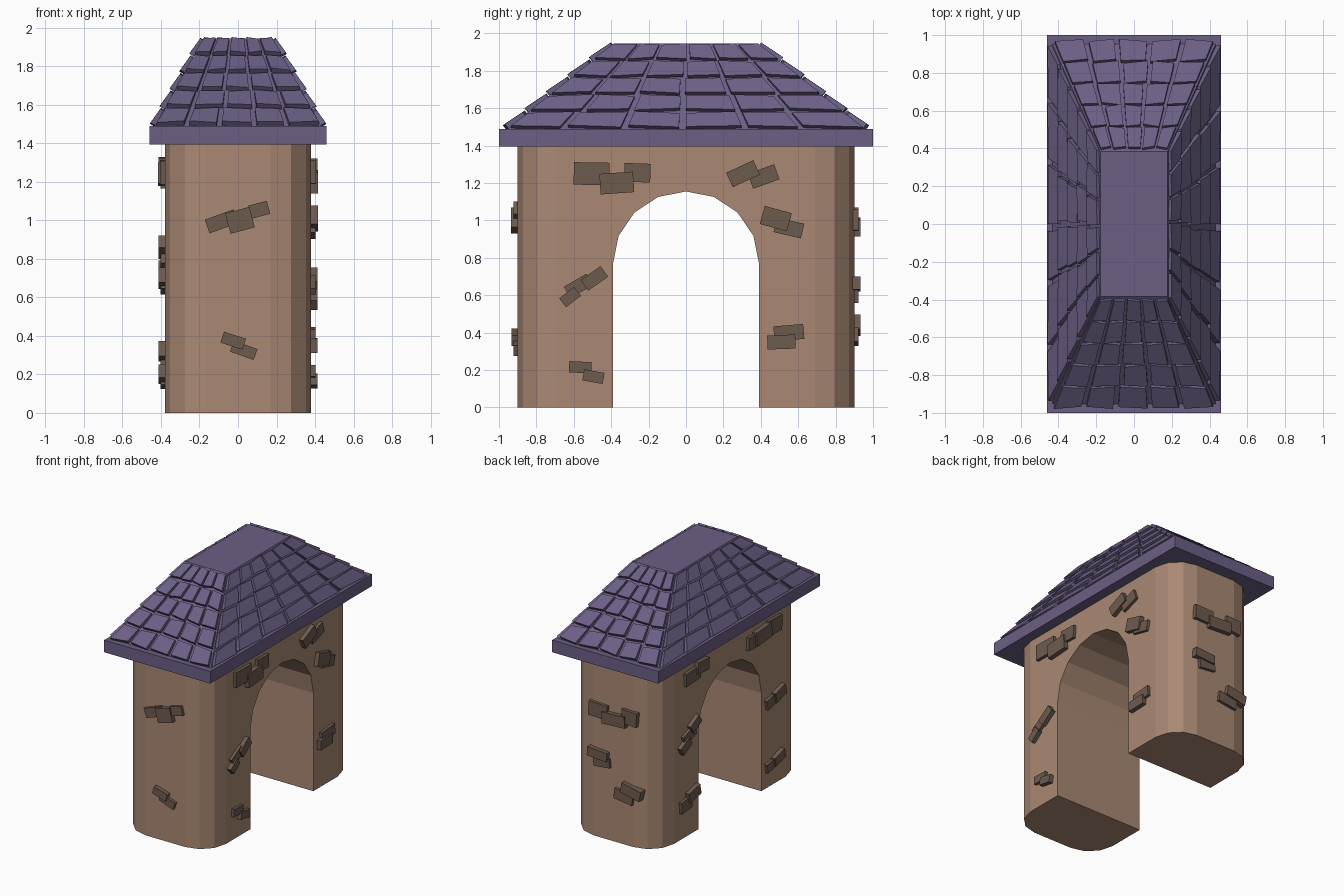
import bpy, bmesh, math, random
from mathutils import Vector

if "Cube" in bpy.data.objects:
    bpy.data.objects.remove(bpy.data.objects["Cube"])

random.seed(4)


def material(name, rgb):
    m = bpy.data.materials.new(name)
    m.diffuse_color = (*rgb, 1)
    m.use_nodes = True
    m.node_tree.nodes["Principled BSDF"].inputs["Base Color"].default_value = m.diffuse_color
    return m


PLASTER = material("tan plaster", (0.40, 0.25, 0.175))
BRICK = material("dark brown brick", (0.155, 0.105, 0.078))
PURPLE = material("purple roof", (0.15, 0.115, 0.235))


def finish(name, bm, mat):
    bmesh.ops.recalc_face_normals(bm, faces=bm.faces[:])
    me = bpy.data.meshes.new(name)
    bm.to_mesh(me)
    bm.free()
    me.materials.append(mat)
    ob = bpy.data.objects.new(name, me)
    bpy.context.collection.objects.link(ob)
    return ob


def loft(bm, low, high):
    """Closed solid between two matching rings of points."""
    a = [bm.verts.new(p) for p in low]
    b = [bm.verts.new(p) for p in high]
    n = len(a)
    bm.faces.new(a[::-1])
    bm.faces.new(b)
    for i in range(n):
        j = (i + 1) % n
        bm.faces.new((a[i], a[j], b[j], b[i]))


def rect(x, y, z):
    return [(-x, -y, z), (x, -y, z), (x, y, z), (-x, y, z)]


# Gatehouse wall with rounded corners (three facets per corner)
R, HX, HY = 0.21, 0.38, 0.90
outline = []
for q, (sx, sy) in enumerate([(1, 1), (-1, 1), (-1, -1), (1, -1)]):
    for k in range(4):
        t = math.radians(90 * q + 30 * k)
        outline.append((sx * (HX - R) + R * math.cos(t), sy * (HY - R) + R * math.sin(t)))
bm = bmesh.new()
loft(bm, [(x, y, 0) for x, y in outline], [(x, y, 1.41) for x, y in outline])
wall = finish("arched_wall", bm, PLASTER)

# Arched passage cut through the wall
arch = [(-0.39, -0.2), (0.39, -0.2)]
arch += [(0.39 * math.cos(math.pi * k / 8), 0.77 + 0.385 * math.sin(math.pi * k / 8)) for k in range(9)]
bm = bmesh.new()
loft(bm, [(-1, y, z) for y, z in arch], [(1, y, z) for y, z in arch])
cutter = finish("passage_cutter", bm, PLASTER)
cutter.hide_render = True
mod = wall.modifiers.new("passage", 'BOOLEAN')
mod.operation, mod.solver, mod.object = 'DIFFERENCE', 'EXACT', cutter
bpy.context.view_layer.objects.active = wall
bpy.ops.object.modifier_apply(modifier=mod.name)
bpy.data.objects.remove(cutter)

# Eaves slab and roof core
bm = bmesh.new()
loft(bm, rect(0.46, 1.0, 1.395), rect(0.46, 1.0, 1.49))
finish("eaves_slab", bm, PURPLE)
BX, BY, TX, TY, Z0, Z1 = 0.435, 0.96, 0.178, 0.385, 1.485, 1.945
bm = bmesh.new()
loft(bm, rect(BX, BY, Z0), rect(TX, TY, Z1))
finish("roof_core", bm, PURPLE)

# Roof tiles: five courses on each slope, lower edges raised
low = [Vector(p) for p in rect(BX, BY, Z0 + 0.005)]
top = [Vector(p) for p in rect(TX, TY, Z1)]
bm = bmesh.new()
for s in range(4):
    bl, br, tl, tr = low[s], low[(s + 1) % 4], top[s], top[(s + 1) % 4]
    normal = (br - bl).cross(tl - bl).normalized()
    cols, rows = (5, 5) if s % 2 == 0 else (6, 5)

    def at(u, v, out):
        return bl.lerp(br, u).lerp(tl.lerp(tr, u), v) + normal * out

    for r in range(rows):
        cuts = [c / cols + (random.uniform(-0.015, 0.015) if 0 < c < cols else 0) for c in range(cols + 1)]
        v0, v1 = r / rows + 0.005, (r + 1) / rows - 0.022
        for c in range(cols):
            g = 0.016 if s % 2 == 0 else 0.01
            u0, u1 = cuts[c] + g, cuts[c + 1] - g
            w = [random.uniform(-0.012, 0.012) for _ in range(2)]
            corners = [(u0, v0 + w[0], 0.026), (u1, v0 - w[0], 0.026), (u1, v1 + w[1], 0.016), (u0, v1 - w[1], 0.016)]
            loft(bm, [at(u, v, -0.004) for u, v, o in corners], [at(u, v, o) for u, v, o in corners])
finish("roof_tiles", bm, PURPLE)


# Exposed bricks: (position along wall, height, width, height, tilt in degrees)
def bricks(name, along, normal, dist, rows):
    along, normal, up = Vector(along), Vector(normal), Vector((0, 0, 1))
    bm = bmesh.new()
    for i, (a, z, w, h, deg) in enumerate(rows):
        t = math.radians(deg)
        u = along * math.cos(t) + up * math.sin(t)
        v = up * math.cos(t) - along * math.sin(t)
        c = along * a + up * z + normal * dist
        ring = [c + u * (i2 * w / 2) + v * (j2 * h / 2) for i2, j2 in ((-1, -1), (1, -1), (1, 1), (-1, 1))]
        out = 0.022 + 0.012 * (i % 2) + 0.08 * max(0, h - 0.09)
        loft(bm, [p - normal * 0.03 for p in ring], [p + normal * out for p in ring])
    finish(name, bm, BRICK)


bricks("right_bricks", (0, 1, 0), (1, 0, 0), HX, [
    (-.505, 1.25, .19, .12, -1), (-.37, 1.2, .18, .11, 4), (-.26, 1.255, .14, .1, -2),
    (.305, 1.25, .16, .085, 25), (.415, 1.235, .15, .085, 20),
    (.48, 1.01, .15, .1, -15), (.55, .96, .15, .08, -13),
    (-.62, .59, .1, .06, 38), (-.575, .65, .14, .07, 30), (-.49, .69, .13, .07, 35),
    (-.565, .215, .12, .06, -3), (-.495, .165, .11, .06, -10),
    (.55, .4, .16, .08, 5), (.51, .35, .15, .075, 2)])
bricks("left_bricks", (0, 1, 0), (-1, 0, 0), HX, [
    (.48, 1.24, .18, .1, -3), (.37, 1.28, .14, .09, 4),
    (-.27, 1.22, .13, .1, 3), (-.38, 1.24, .19, .11, -4), (-.53, 1.25, .17, .12, 2),
    (.58, .73, .12, .07, -30), (.52, .79, .15, .08, -20), (.46, .86, .12, .07, -30),
    (-.51, .67, .15, .08, -12), (-.59, .7, .13, .08, -15),
    (-.5, .17, .13, .07, -10), (-.58, .2, .13, .07, -15),
    (.56, .26, .13, .09, -5), (.475, .32, .14, .08, -12)])
bricks("front_bricks", (1, 0, 0), (0, -1, 0), HY, [
    (-.085, .995, .16, .075, 20), (.01, 1.0, .13, .11, 15), (.11, 1.055, .1, .07, 15),
    (-.025, .375, .12, .06, -18), (.03, .325, .13, .06, -20)])
bricks("back_bricks", (1, 0, 0), (0, 1, 0), HY, [
    (.12, 1.0, .16, .11, 2), (-.02, .965, .2, .09, -3), (-.15, 1.01, .13, .11, 4),
    (.12, .66, .17, .07, 4), (.09, .6, .14, .07, -6),
    (-.17, .44, .17, .08, 12), (-.1, .38, .16, .08, 8)])
